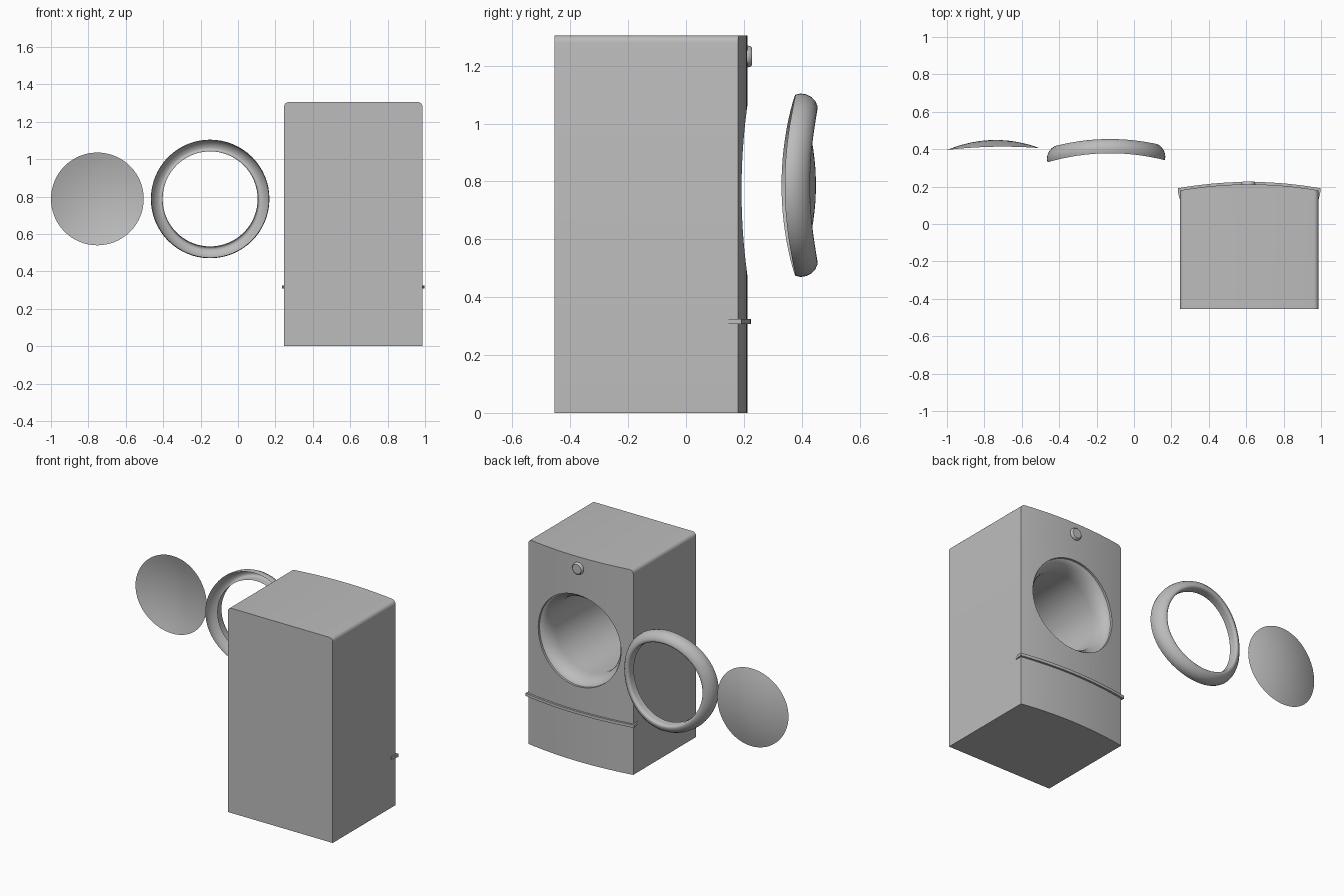
import bpy, bmesh, math

cube = bpy.data.objects.get("Cube")
if cube:
    bpy.data.objects.remove(cube, do_unlink=True)

grey = bpy.data.materials.new("mid grey")
grey.use_nodes = True
colour = (0.505, 0.505, 0.505, 1)
grey.diffuse_color = colour
grey.node_tree.nodes["Principled BSDF"].inputs["Base Color"].default_value = colour

CX, HALF, HEIGHT, DOOR_Z = 0.616, 0.37, 1.305, 0.787
BACK, BOW = 0.212, 0.235


def bowed(x):
    """Depth of the bowed panel at a distance x from its middle."""
    return BACK - BOW * x * x


def finish(bm, name, angle=35):
    bmesh.ops.recalc_face_normals(bm, faces=bm.faces)
    mesh = bpy.data.meshes.new(name)
    bm.to_mesh(mesh)
    bm.free()
    mesh.materials.append(grey)
    obj = bpy.data.objects.new(name, mesh)
    bpy.context.collection.objects.link(obj)
    smooth(obj, angle)
    return obj


def smooth(obj, angle):
    bpy.ops.object.select_all(action='DESELECT')
    obj.select_set(True)
    bpy.context.view_layer.objects.active = obj
    bpy.ops.object.shade_smooth_by_angle(angle=math.radians(angle))


def prism(points, z0, z1):
    bm = bmesh.new()
    face = bm.faces.new([bm.verts.new((x + CX, y, z0)) for x, y in points])
    top = bmesh.ops.extrude_face_region(bm, geom=[face])["geom"]
    for v in top:
        if isinstance(v, bmesh.types.BMVert):
            v.co.z = z1
    return bm


def lathe(profile, x, y, z, bow=0.0, tilt=0.0, steps=64):
    """Spin (radius, depth) points about the y axis, then bow the result."""
    bm = bmesh.new()
    verts = [bm.verts.new((r, d, 0)) for r, d in profile]
    edges = [bm.edges.new(pair) for pair in zip(verts, verts[1:])]
    bmesh.ops.spin(bm, geom=verts + edges, cent=(0, 0, 0), axis=(0, 1, 0),
                   angle=math.tau, steps=steps, use_duplicate=False)
    bmesh.ops.remove_doubles(bm, verts=bm.verts, dist=0.0002)
    for v in bm.verts:
        v.co.y += y - bow * v.co.x ** 2 + tilt * v.co.x
        v.co.x += x
        v.co.z += z
    return bm


# Cabinet with a bowed panel and rounded upper side edges
N = 18
curve = [HALF * (1 - 2 * i / N) for i in range(N + 1)]
outline = [(-HALF, -0.454), (HALF, -0.454)] + [(x, bowed(x)) for x in curve]
bm = prism(outline, 0, HEIGHT)
side_edges = []
for e in bm.edges:
    a, b = (v.co for v in e.verts)
    if min(a.z, b.z) > 1 and abs(a.x - b.x) < 0.001 and abs(a.y - b.y) > 0.5:
        side_edges.append(e)
bmesh.ops.bevel(bm, geom=side_edges, offset=0.025, segments=5, profile=0.5, affect='EDGES')
cabinet = finish(bm, "cabinet")

# Drum cavity with a stepped, rounded mouth
cavity = [(0, 0.06), (0.292, 0.06), (0.292, -0.014), (0.28, -0.02), (0.268, -0.034),
          (0.257, -0.055), (0.249, -0.08), (0.245, -0.11), (0.243, -0.62), (0, -0.62)]
cutter = finish(lathe(cavity, CX, BACK, DOOR_Z - 0.018, BOW), "drum_cutter")
cutter.hide_render = True
cut = cabinet.modifiers.new("drum opening", 'BOOLEAN')
cut.operation = 'DIFFERENCE'
cut.solver = 'EXACT'
cut.object = cutter
bpy.context.view_layer.objects.active = cabinet
bpy.ops.object.modifier_apply(modifier=cut.name)
bpy.data.objects.remove(cutter, do_unlink=True)
smooth(cabinet, 35)

# Trim strip following the panel and wrapping round the sides
side = [(0.372, 0.135), (0.379, 0.16), (0.382, 0.192)]
outer = side + [(x, bowed(x) + 0.013) for x in curve]
outer += [(-x, y) for x, y in reversed(side)]
inner = [(-0.355, 0.135)] + [(x, bowed(x) - 0.01) for x in reversed(curve[1:-1])] + [(0.355, 0.135)]
finish(prism(outer + inner, 0.307, 0.325), "trim_strip")

# Control knob
knob = [(0, 0.016), (0.03, 0.016), (0.036, 0.01), (0.038, 0), (0.038, -0.01), (0, -0.01)]
finish(lathe(knob, CX - 0.005, BACK, 1.232, steps=32), "control_knob")

# Hollow door ring, open on its inner side
ring = [(0.313, 0), (0.317, 0.018), (0.314, 0.038), (0.305, 0.056), (0.291, 0.069),
        (0.275, 0.076), (0.264, 0.076), (0.258, 0.07), (0.255, 0.055), (0.254, 0.02)]
finish(lathe(ring, -0.149, 0.378, DOOR_Z, 0.43, 0.018), "door_ring", 60)

# Domed door window
dome = [(0.248 * i / 8, 0.036 * (1 - (i / 8) ** 2)) for i in range(9)]
finish(lathe(dome, -0.752, 0.413, DOOR_Z, 0.2, 0.02), "door_window", 60)
